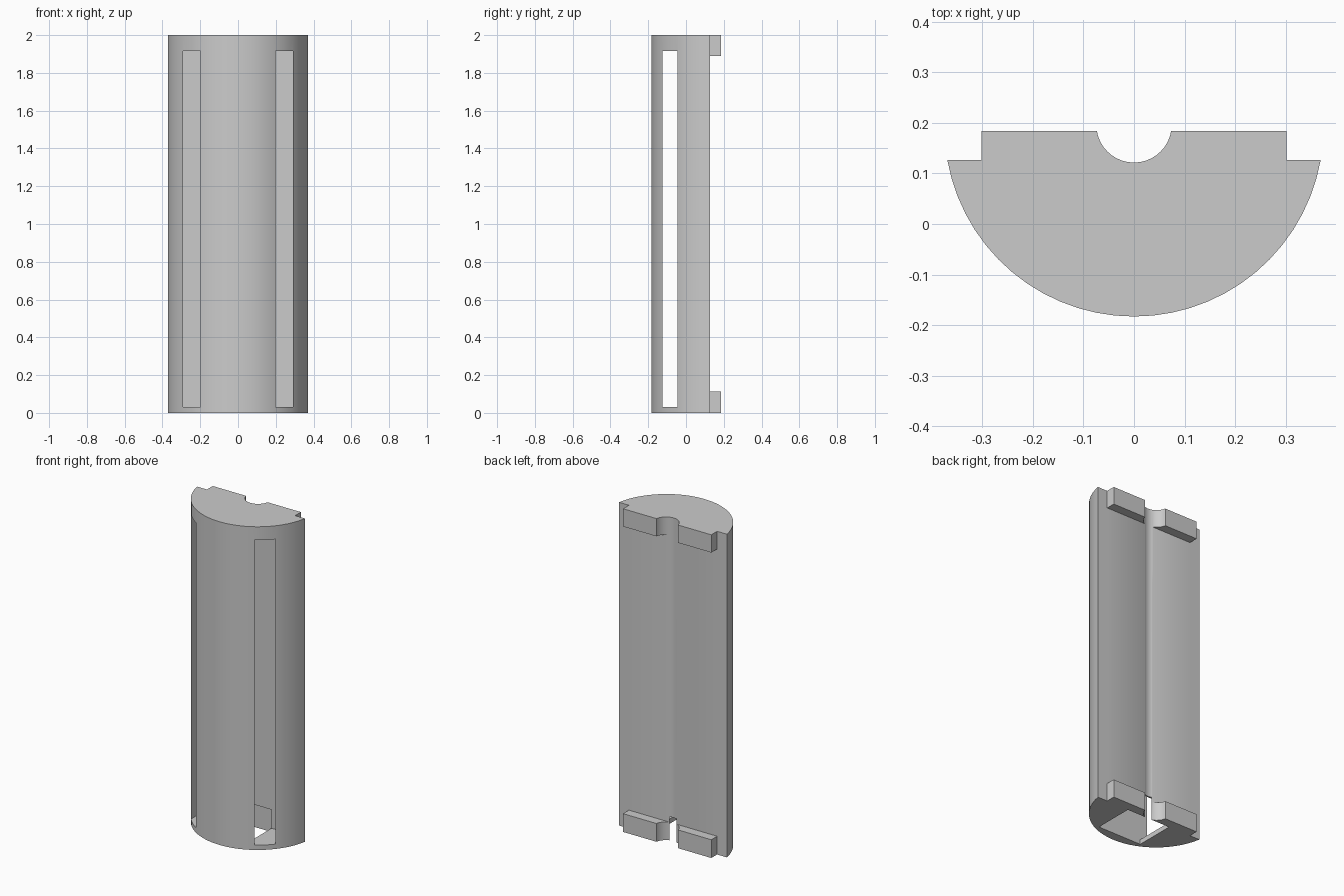
import bpy, bmesh, math

cube = bpy.data.objects.get("Cube")
if cube:
    bpy.data.objects.remove(cube, do_unlink=True)

grey = bpy.data.materials.new("light_grey")
grey.use_nodes = True
colour = (0.6, 0.6, 0.6, 1)
grey.diffuse_color = colour
grey.node_tree.nodes["Principled BSDF"].inputs["Base Color"].default_value = colour

HEIGHT = 2.0
FLAT_Y, TAB_Y = 0.127, 0.184
RADIUS, CENTRE_Y = 0.375, 0.192


def prism(name, outline, z0, z1):
    """Extrude a flat outline from z0 up to z1."""
    bm = bmesh.new()
    base = bm.faces.new([bm.verts.new((x, y, z0)) for x, y in outline])
    top = bmesh.ops.extrude_face_region(bm, geom=[base])
    verts = [v for v in top["geom"] if isinstance(v, bmesh.types.BMVert)]
    bmesh.ops.translate(bm, verts=verts, vec=(0, 0, z1 - z0))
    bmesh.ops.recalc_face_normals(bm, faces=bm.faces)
    mesh = bpy.data.meshes.new(name)
    bm.to_mesh(mesh)
    bm.free()
    mesh.materials.append(grey)
    obj = bpy.data.objects.new(name, mesh)
    bpy.context.collection.objects.link(obj)
    return obj


def box(name, half_x, y0, y1, z0, z1):
    return prism(name, [(-half_x, y0), (half_x, y0), (half_x, y1), (-half_x, y1)], z0, z1)


def arc(radius, cy, start, end, steps):
    angles = [start + (end - start) * i / steps for i in range(steps + 1)]
    return [(radius * math.cos(a), cy + radius * math.sin(a)) for a in angles]


def boolean(target, tool, operation):
    mod = target.modifiers.new(tool.name, "BOOLEAN")
    mod.operation, mod.object, mod.solver = operation, tool, "EXACT"
    bpy.context.view_layer.objects.active = target
    bpy.ops.object.modifier_apply(modifier=mod.name)
    bpy.data.objects.remove(tool, do_unlink=True)


# Half-round body with a flat back
tilt = math.asin((CENTRE_Y - FLAT_Y) / RADIUS)
shell = prism("half_round_shell", arc(RADIUS, CENTRE_Y, -math.pi + tilt, -tilt, 28), 0, HEIGHT)

# Raised strips across the back at both ends
for z0, z1 in ((0, 0.113), (1.89, HEIGHT)):
    boolean(shell, box("end_strip", 0.302, 0.05, TAB_Y, z0, z1), "UNION")

# Hollow interior, whose front corners break out as two long side slots
boolean(shell, box("cavity", 0.29, -0.125, 0.113, 0.03, 1.917), "DIFFERENCE")

# Opening in the base
boolean(shell, box("base_opening", 0.15, -0.125, 0.1255, -0.1, 0.145), "DIFFERENCE")

# Round groove down the back
groove = prism("groove", arc(0.0745, 0.196, 0, 2 * math.pi, 40)[:-1], -0.1, HEIGHT + 0.1)
boolean(shell, groove, "DIFFERENCE")

# Smooth curved faces, keep edges sharp
bpy.ops.object.select_all(action="DESELECT")
shell.select_set(True)
bpy.context.view_layer.objects.active = shell
bpy.ops.object.shade_smooth_by_angle(angle=math.radians(25))
